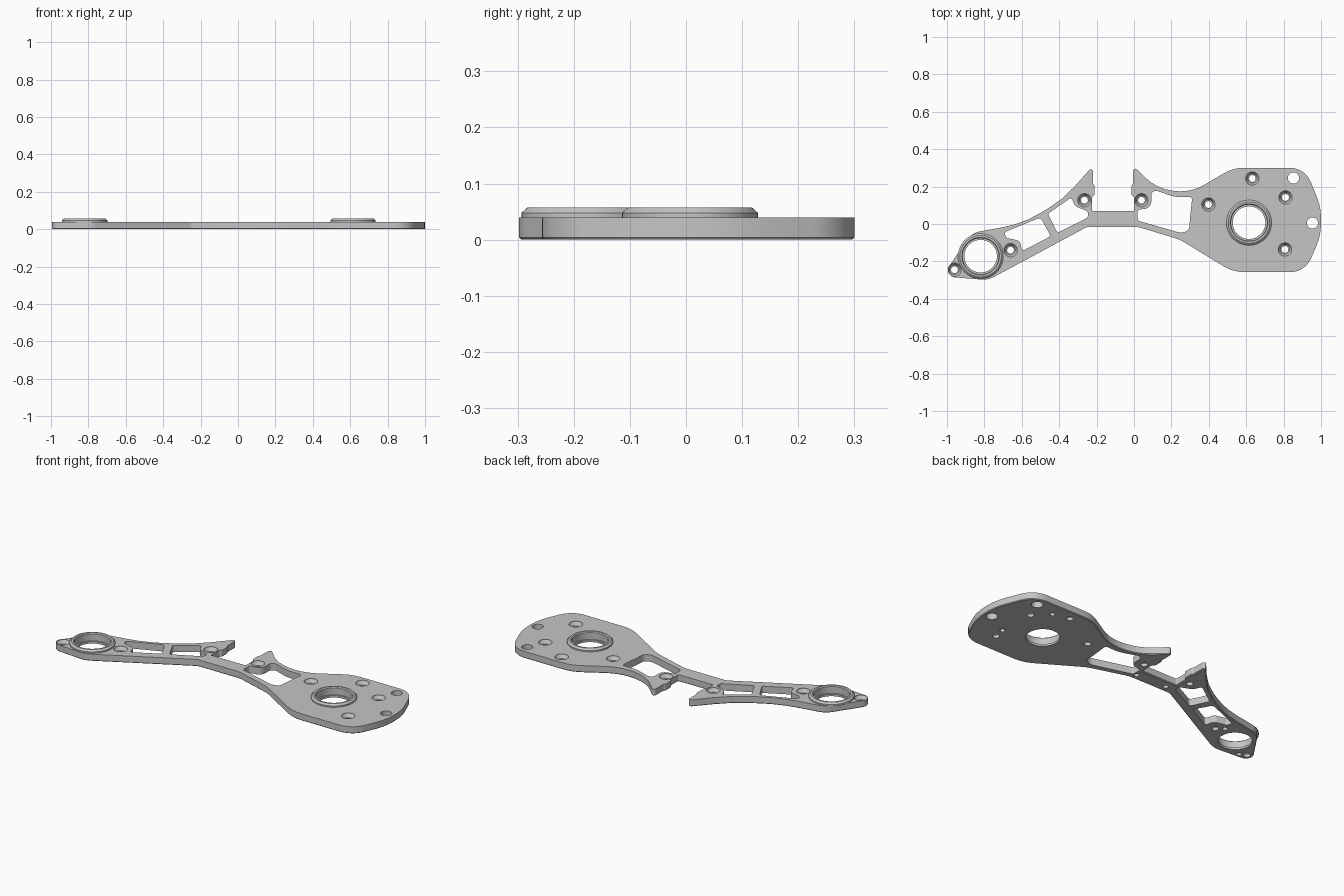
import bpy, bmesh, math
from mathutils import Vector

cube = bpy.data.objects.get("Cube")
if cube:
    bpy.data.objects.remove(cube, do_unlink=True)

THICK = 0.04
CHAMFER = 0.004
grey = bpy.data.materials.new("light grey")
grey.use_nodes = True
colour = (0.56, 0.56, 0.56, 1)
grey.diffuse_color = colour
grey.node_tree.nodes["Principled BSDF"].inputs["Base Color"].default_value = colour


def rounded(corners):
    """Turn (x, y, radius) corners into a polygon with arc fillets."""
    points = []
    for i, (x, y, r) in enumerate(corners):
        p = Vector((x, y))
        a = Vector(corners[i - 1][:2]) - p
        b = Vector(corners[(i + 1) % len(corners)][:2]) - p
        half = a.angle(b) / 2
        reach = min(r / math.tan(half), 0.48 * a.length, 0.48 * b.length)
        radius = reach * math.tan(half)
        a.normalize()
        b.normalize()
        centre = p + (a + b).normalized() * (radius / math.sin(half))
        start, end = p + a * reach - centre, p + b * reach - centre
        turn = math.atan2(start.x * end.y - start.y * end.x, start.dot(end))
        steps = max(2, math.ceil(abs(turn) / 0.16))
        for k in range(steps + 1):
            c, s = math.cos(turn * k / steps), math.sin(turn * k / steps)
            points.append(centre + Vector((start.x * c - start.y * s,
                                           start.x * s + start.y * c)))
    return points


def inset(points, distance):
    """Move a counter-clockwise polygon inwards."""
    moved = []
    for i, p in enumerate(points):
        along = (points[(i + 1) % len(points)] - points[i - 1]).normalized()
        moved.append(p + Vector((-along.y, along.x)) * distance)
    return moved


def circle(x, y, r, segments=32):
    return [Vector((x + r * math.cos(math.tau * k / segments),
                    y + r * math.sin(math.tau * k / segments)))
            for k in range(segments)]


def wall(bm, sections):
    """Skin a stack of (polygon, z) sections and return its vertex rings."""
    rings = [[bm.verts.new((p.x, p.y, z)) for p in points] for points, z in sections]
    for low, high in zip(rings, rings[1:]):
        for k in range(len(low)):
            bm.faces.new((low[k - 1], low[k], high[k], high[k - 1]))
    return rings


def fill(bm, rings):
    """Fill the flat area between an outer ring and the hole rings."""
    edges = [bm.edges.get((ring[k - 1], ring[k])) for ring in rings
             for k in range(len(ring))]
    bmesh.ops.triangle_fill(bm, edges=edges, normal=(0, 0, 1), use_beauty=True)


def finish(name, bm):
    bmesh.ops.remove_doubles(bm, verts=bm.verts, dist=0.00001)
    bmesh.ops.recalc_face_normals(bm, faces=bm.faces)
    mesh = bpy.data.meshes.new(name)
    bm.to_mesh(mesh)
    bm.free()
    mesh.materials.append(grey)
    obj = bpy.data.objects.new(name, mesh)
    bpy.context.scene.collection.objects.link(obj)
    bpy.ops.object.select_all(action="DESELECT")
    obj.select_set(True)
    bpy.context.view_layer.objects.active = obj
    bpy.ops.object.shade_smooth_by_angle(angle=math.radians(25))


# Gap between the two hooked tabs, mirrored about its middle
tab = [(-0.005, 0.312, 0.012), (-0.005, 0.215, 0.01), (-0.013, 0.205, 0.01),
       (-0.013, 0.155, 0.01), (0, 0.145, 0.01), (0, 0.07, 0.006)]
far_tab = [(-0.224 - x, y, r) for x, y, r in reversed(tab)]

# Plate outline, counter-clockwise from the narrow tip
outline = rounded(
    [(-1.025, -0.28, 0.04), (-0.78, -0.3, 0.12), (-0.25, -0.015, 0.06),
     (0.02, -0.015, 0.15), (0.244, -0.083, 0.2), (0.53, -0.257, 0.2),
     (0.915, -0.257, 0.12), (1, -0.06, 0.3), (1, 0.09, 0.3),
     (0.915, 0.3, 0.12), (0.53, 0.3, 0.2), (0.3, 0.165, 0.4),
     (0.12, 0.19, 0.25)] + tab + far_tab +
    [(-0.38, 0.13, 0.6), (-0.6, 0, 0.6), (-0.868, -0.047, 0.11)])

# Lightening windows
windows = [
    [(0.02, 0.076, 0.012), (0.02, 0.018, 0.015), (0.25, -0.048, 0.04),
     (0.295, -0.035, 0.03), (0.3, 0.04, 0.1), (0.312, 0.145, 0.015),
     (0.22, 0.143, 0.2), (0.115, 0.18, 0.02), (0.093, 0.165, 0.015),
     (0.092, 0.085, 0.04)],
    [(-0.46, 0.055, 0.012), (-0.335, 0.142, 0.012), (-0.315, 0.095, 0.03),
     (-0.247, 0.068, 0.012), (-0.247, 0.035, 0.012), (-0.41, -0.048, 0.015)],
    [(-0.695, -0.045, 0.012), (-0.5, 0.035, 0.02), (-0.445, -0.065, 0.012),
     (-0.598, -0.145, 0.012), (-0.61, -0.09, 0.03), (-0.68, -0.075, 0.012)],
]
screws = [(-0.96, -0.245), (-0.66, -0.14), (-0.265, 0.127), (0.04, 0.127),
          (0.398, 0.104), (0.633, 0.243), (0.81, 0.142), (0.807, -0.136)]
plain_holes = [(0.853, 0.246), (0.954, 0.005)]
pins = [(-0.92, -0.262), (-0.7, -0.11), (-0.19, 0.025), (0, 0.02),
        (0.73, 0.22), (0.82, -0.07)]
bearings = {"narrow_end_bearing_ring": (-0.82, -0.172),
            "wide_end_bearing_ring": (0.615, 0.007)}

# Plate rim with a chamfered lower edge, then the walls of every opening
bm = bmesh.new()
stacks = [wall(bm, [(inset(outline, CHAMFER), 0), (outline, CHAMFER), (outline, THICK)])]
for window in windows:
    shape = rounded(window)
    stacks.append(wall(bm, [(shape, 0), (shape, THICK)]))
for x, y in screws:
    steps = [(0.018, 0), (0.018, 0.018), (0.025, 0.018), (0.036, 0.036), (0.036, THICK)]
    stacks.append(wall(bm, [(circle(x, y, r), z) for r, z in steps]))
for x, y in plain_holes:
    stacks.append(wall(bm, [(circle(x, y, 0.03), z) for z in (0, THICK)]))
for x, y in bearings.values():
    stacks.append(wall(bm, [(circle(x, y, 0.104, 64), z) for z in (0, THICK)]))
fill(bm, [rings[-1] for rings in stacks])

# Blind pin pockets open only on the underside
for x, y in pins:
    rings = wall(bm, [(circle(x, y, 0.014, 20), z) for z in (0, THICK / 2)])
    bm.faces.new(rings[-1])
    stacks.append(rings)
fill(bm, [rings[0] for rings in stacks])
finish("arm_plate", bm)

# Raised bearing rings with a stepped bore
ring_profile = [(0.104, 0), (0.087, 0), (0.087, 0.012), (0.096, 0.012),
                (0.096, 0.052), (0.101, 0.057), (0.111, 0.057),
                (0.121, 0.048), (0.121, 0.039), (0.104, 0.039), (0.104, 0)]
for name, (x, y) in bearings.items():
    bm = bmesh.new()
    wall(bm, [(circle(x, y, r, 64), z) for r, z in ring_profile])
    finish(name, bm)
